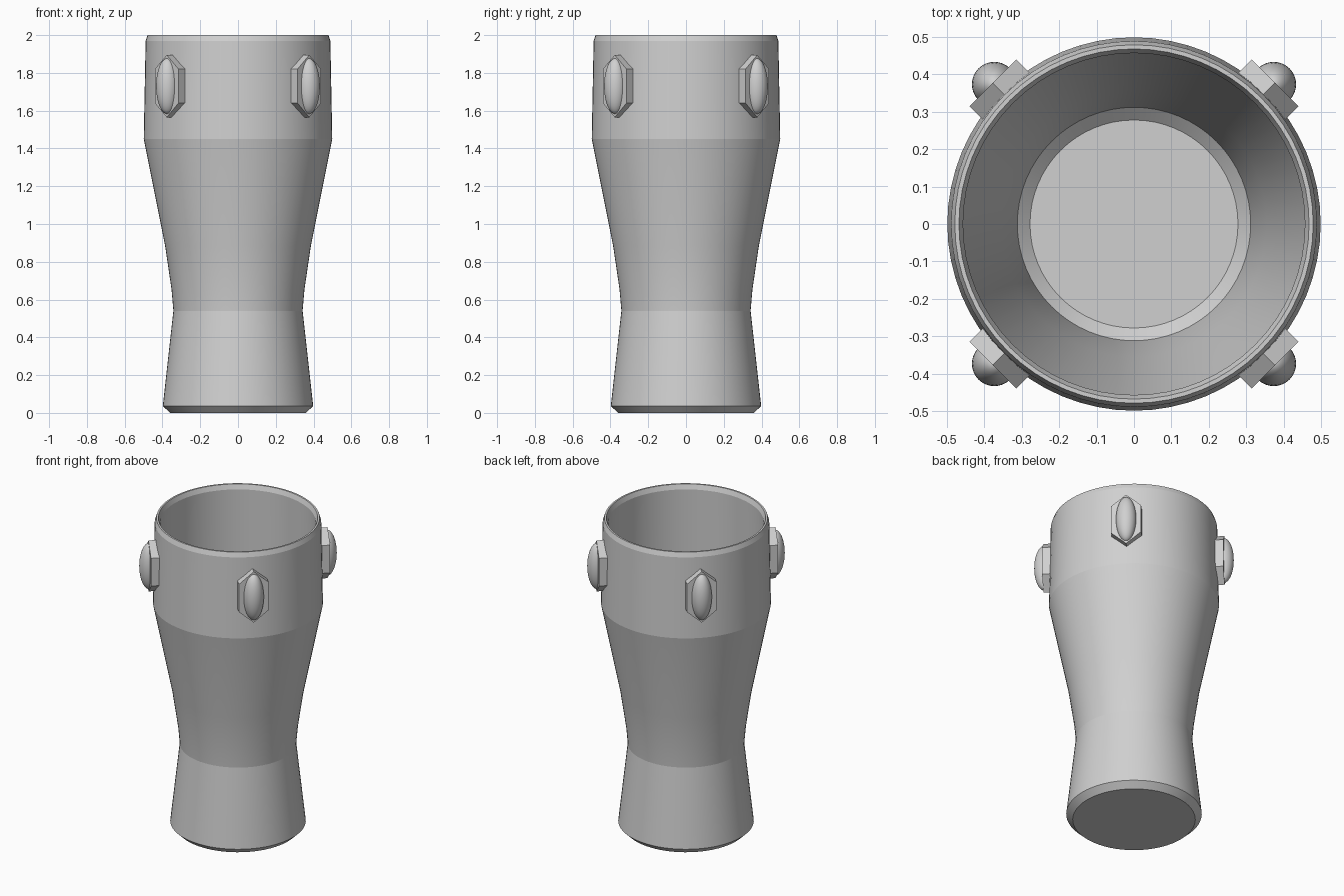
import bpy, bmesh, math
from mathutils import Matrix

if "Cube" in bpy.data.objects:
    bpy.data.objects.remove(bpy.data.objects["Cube"])

grey = bpy.data.materials.new("light_grey")
grey.diffuse_color = (0.63, 0.63, 0.63, 1)
grey.use_nodes = True
grey.node_tree.nodes["Principled BSDF"].inputs["Base Color"].default_value = grey.diffuse_color


def finish(name, bm, angle):
    bmesh.ops.recalc_face_normals(bm, faces=bm.faces[:])
    me = bpy.data.meshes.new(name)
    bm.to_mesh(me)
    bm.free()
    me.materials.append(grey)
    ob = bpy.data.objects.new(name, me)
    bpy.context.collection.objects.link(ob)
    bpy.ops.object.select_all(action='DESELECT')
    ob.select_set(True)
    bpy.context.view_layer.objects.active = ob
    bpy.ops.object.shade_smooth_by_angle(angle=math.radians(angle))
    return ob


# Cup body: outer wall, rim, inner wall and floor as one lathed profile
SEG = 64
profile = [(0.36, 0), (0.398, 0.037), (0.342, 0.54), (0.352, 0.655),
           (0.386, 0.885), (0.499, 1.45), (0.489, 1.97), (0.479, 2.0),
           (0.468, 2.0), (0.457, 1.97), (0.466, 1.45), (0.355, 0.885),
           (0.322, 0.655), (0.312, 0.56), (0.278, 0.53)]
bm = bmesh.new()
rings = []
for r, z in profile:
    rings.append([bm.verts.new((r * math.cos(2 * math.pi * i / SEG),
                                r * math.sin(2 * math.pi * i / SEG), z))
                  for i in range(SEG)])
for a, b in zip(rings, rings[1:]):
    for i in range(SEG):
        j = (i + 1) % SEG
        bm.faces.new((a[i], a[j], b[j], b[i]))
bm.faces.new(rings[0][::-1])
bm.faces.new(rings[-1])
finish("cup_body", bm, 8)

# Four ornaments on the diagonals: hexagonal plate with an oval stud
hexagon = [(0, 0.165), (0.0885, 0.09), (0.0885, -0.09),
           (0, -0.165), (-0.0885, -0.09), (-0.0885, 0.09)]
for k in range(4):
    place = (Matrix.Rotation(math.radians(45 + 90 * k), 4, 'Z')
             @ Matrix.Translation((0, 0, 1.73)))

    bm = bmesh.new()
    back = [bm.verts.new((0.475, y, z)) for y, z in hexagon]
    front = [bm.verts.new((0.534, y, z)) for y, z in hexagon]
    bm.faces.new(back)
    bm.faces.new(front)
    for i in range(6):
        j = (i + 1) % 6
        bm.faces.new((back[i], back[j], front[j], front[i]))
    bm.transform(place)
    finish(f"hex_plate_{k + 1}", bm, 20)

    bm = bmesh.new()
    bmesh.ops.create_uvsphere(bm, u_segments=32, v_segments=20, radius=1)
    bm.transform(place @ Matrix.Translation((0.528, 0, 0))
                 @ Matrix.Diagonal((0.06, 0.06, 0.148, 1)))
    finish(f"oval_stud_{k + 1}", bm, 40)
